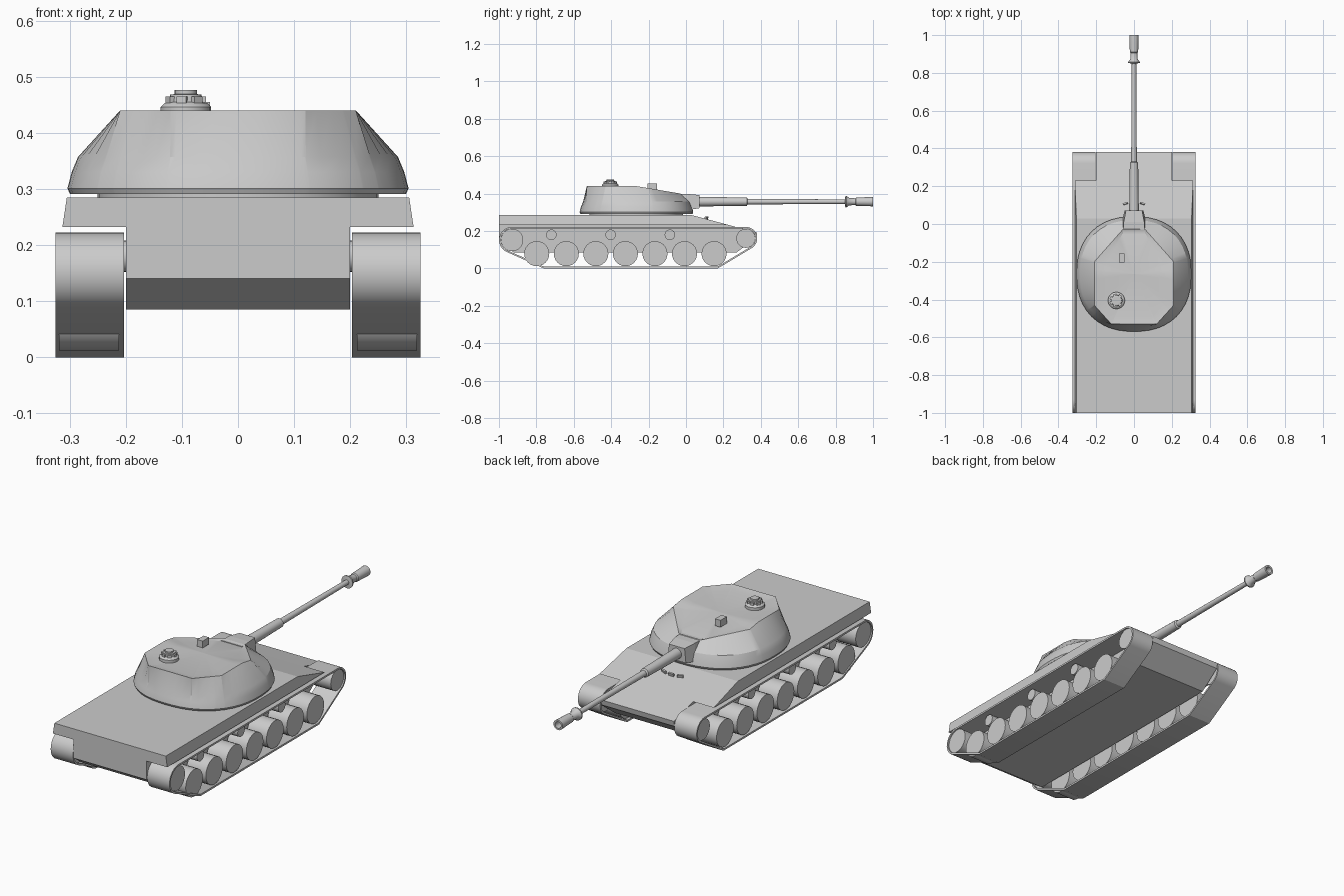
import bpy, bmesh, math
from math import sin, cos, pi, radians
from mathutils import Matrix, Vector

if "Cube" in bpy.data.objects:
    bpy.data.objects.remove(bpy.data.objects["Cube"])


def make(name, verts, faces, smooth=None):
    me = bpy.data.meshes.new(name)
    me.from_pydata([tuple(v) for v in verts], [], faces)
    bm = bmesh.new()
    bm.from_mesh(me)
    bmesh.ops.recalc_face_normals(bm, faces=bm.faces)
    bm.to_mesh(me)
    bm.free()
    ob = bpy.data.objects.new(name, me)
    bpy.context.collection.objects.link(ob)
    if smooth:
        bpy.ops.object.select_all(action='DESELECT')
        ob.select_set(True)
        bpy.context.view_layer.objects.active = ob
        bpy.ops.object.shade_smooth_by_angle(angle=radians(smooth))
    return ob


def loft(name, rings, smooth=None, caps=True, closed=False):
    """Skin equal-length closed rings."""
    n, m = len(rings[0]), len(rings)
    verts = [v for r in rings for v in r]
    faces = []
    for i in range(m if closed else m - 1):
        for j in range(n):
            k, i2 = (j + 1) % n, (i + 1) % m
            faces.append((i * n + j, i * n + k, i2 * n + k, i2 * n + j))
    if caps and not closed:
        faces += [tuple(range(n)), tuple(range((m - 1) * n, m * n))]
    return make(name, verts, faces, smooth)


def lathe(name, profile, origin, axis, n=24, smooth=35):
    """Profile of (radius, distance) turned about an axis through origin."""
    o = Vector(origin)
    rot = Vector((0, 0, 1)).rotation_difference(Vector(axis)).to_matrix()
    rings = [[o + rot @ Vector((r * cos(2 * pi * i / n), r * sin(2 * pi * i / n), d))
              for i in range(n)] for r, d in profile]
    return loft(name, rings, smooth)


def prism(name, prof, x0, x1):
    return loft(name, [[(x, y, z) for y, z in prof] for x in (x0, x1)])


def box(name, c, s, turn=0, tilt=0):
    ob = prism(name, [(-s[1] / 2, -s[2] / 2), (s[1] / 2, -s[2] / 2),
                      (s[1] / 2, s[2] / 2), (-s[1] / 2, s[2] / 2)], -s[0] / 2, s[0] / 2)
    ob.data.transform(Matrix.Translation(c) @ Matrix.Rotation(turn, 4, 'Z') @ Matrix.Rotation(tilt, 4, 'X'))
    return ob


# Hull: narrow tub with sloped nose, and wider deck above the tracks
prism("hull_tub", [(-1, .14), (-1, .284), (.03, .284), (.38, .192), (.375, .165),
                   (.27, .085), (-.92, .085)], -.2, .2)
deck = [(-1, .232, .313), (-1, .285, .305), (.03, .285, .305), (.23, .232, .313)]
loft("hull_deck", [[(s * x, y, z) for y, z, x in deck] for s in (-1, 1)])


# Tracks: belt around end wheels and road wheels
def belt(t):
    pts = []
    for i in range(13):
        a = radians(90 + 157 * i / 12)
        pts.append((-.93 + (.07 - t) * cos(a), .152 + (.07 - t) * sin(a)))
    pts += [(-.76 + t * .3, t), (.17 - t * .3, t)]
    for i in range(13):
        a = radians(-56 + 146 * i / 12)
        pts.append((.32 + (.061 - t) * cos(a), .161 + (.061 - t) * sin(a)))
    return pts


outer, inner = belt(0), belt(.009)
for side, s in (("left", -1), ("right", 1)):
    a, b = s * .203, s * .325
    loft(f"track_{side}", [[(x, y, z) for y, z in p] for x, p in
                           ((a, outer), (b, outer), (b, inner), (a, inner))], 30, closed=True)

    def wheel(name, y, z, r, w0=.212, w1=.319):
        lathe(f"{name}_{side}", [(r, w0), (r, w1)], (0, y, z), (s, 0, 0), 24)

    for i in range(7):
        wheel(f"road_wheel_{i}", -.798 + i * .158, .079, .067)
    for i in range(3):
        wheel(f"return_roller_{i}", -.72 + i * .317, .18, .028, .2, .3)
    wheel("rear_sprocket", -.93, .152, .06)
    wheel("front_idler", .32, .161, .051)

# Turret: rounded cast body lofted into a faceted roof
CY = -.265
half_roof = [(.12, -.53), (.21, -.43), (.21, -.2), (.06, -.03)]
half_inner = [(.1, -.49), (.15, -.42), (.15, -.22), (.06, -.05)]


def mirrored(h):
    return h + [(-x, y) for x, y in reversed(h)]


roof, pan = mirrored(half_roof), mirrored(half_inner)
corners = [math.atan2(y - CY, x) % (2 * pi) for x, y in roof + pan]
angles = sorted(set(round(a, 4) for a in corners + [2 * pi * i / 48 for i in range(48)]))


def poly_radius(poly, a):
    d = Vector((cos(a), sin(a)))
    for i in range(len(poly)):
        p = Vector(poly[i]) - Vector((0, CY))
        e = Vector(poly[(i + 1) % len(poly)]) - Vector((0, CY)) - p
        det = d.x * e.y - d.y * e.x
        if abs(det) < 1e-9:
            continue
        r = (p.x * e.y - p.y * e.x) / det
        u = (p.x * d.y - p.y * d.x) / det
        if r > 0 and -1e-4 <= u <= 1.0001:
            return r


def roof_z(y, drop=0):
    return .44 - max(0, y - CY) * .17 - drop


def body_radius(a):
    return .304 * (abs(cos(a)) ** 2.3 + abs(sin(a)) ** 2.3) ** (-1 / 2.3)


rings = []
for z, k in ((.291, .985), (.301, 1), (.33, .975), (.357, .938)):
    rings.append([(k * body_radius(a) * cos(a), CY + k * body_radius(a) * sin(a), z) for a in angles])
for poly, drop in ((roof, 0), (pan, .008)):
    ring = []
    for a in angles:
        r = poly_radius(poly, a)
        y = CY + r * sin(a)
        ring.append((r * cos(a), y, roof_z(y, drop)))
    rings.append(ring)
rings.append([(1e-4 * cos(a), CY + 1e-4 * sin(a), roof_z(CY, .008)) for a in angles])
loft("turret", rings, 22)
lathe("turret_ring", [(.25, .28), (.25, .293)], (0, CY, 0), (0, 0, 1), 40)

# Gun: mantlet, barrel with sleeve and muzzle brake
mantlet = [(-.05, .068, .312, .398), (.01, .064, .312, .398), (.072, .05, .322, .392)]
loft("mantlet", [[(-w, y, a), (w, y, a), (w * .85, y, b), (-w * .85, y, b)] for y, w, a, b in mantlet])
lathe("gun_barrel", [(.026, .05), (.022, .325), (.015, .33), (.012, .85), (.031, .852), (.031, .858),
                     (.02, .872), (.018, .905), (.022, .91), (.025, .998), (.025, 1), (.016, 1), (.016, .96)],
      (0, 0, .357), (0, 1, 0), 20)

# Commander cupola with a ring of vision blocks
cx, cy = -.093, -.405
lathe("cupola", [(.045, .42), (.045, .446), (.038, .453), (.03, .455), (.028, .468),
                 (.02, .469), (.02, .476)], (cx, cy, 0), (0, 0, 1), 20)
for i in range(7):
    a = 2 * pi * i / 7
    box(f"vision_block_{i}", (cx + .03 * cos(a), cy + .03 * sin(a), .459), (.012, .018, .012), a)
box("roof_periscope", (-.065, -.18, .438), (.03, .05, .034))

# Driver periscopes on the nose plate
for i, (x, y, t) in enumerate(((-.045, .108, .35), (0, .115, 0), (.045, .108, -.35))):
    box(f"driver_periscope_{i}", (x, y, .27), (.028, .008, .016), t, -.25)
